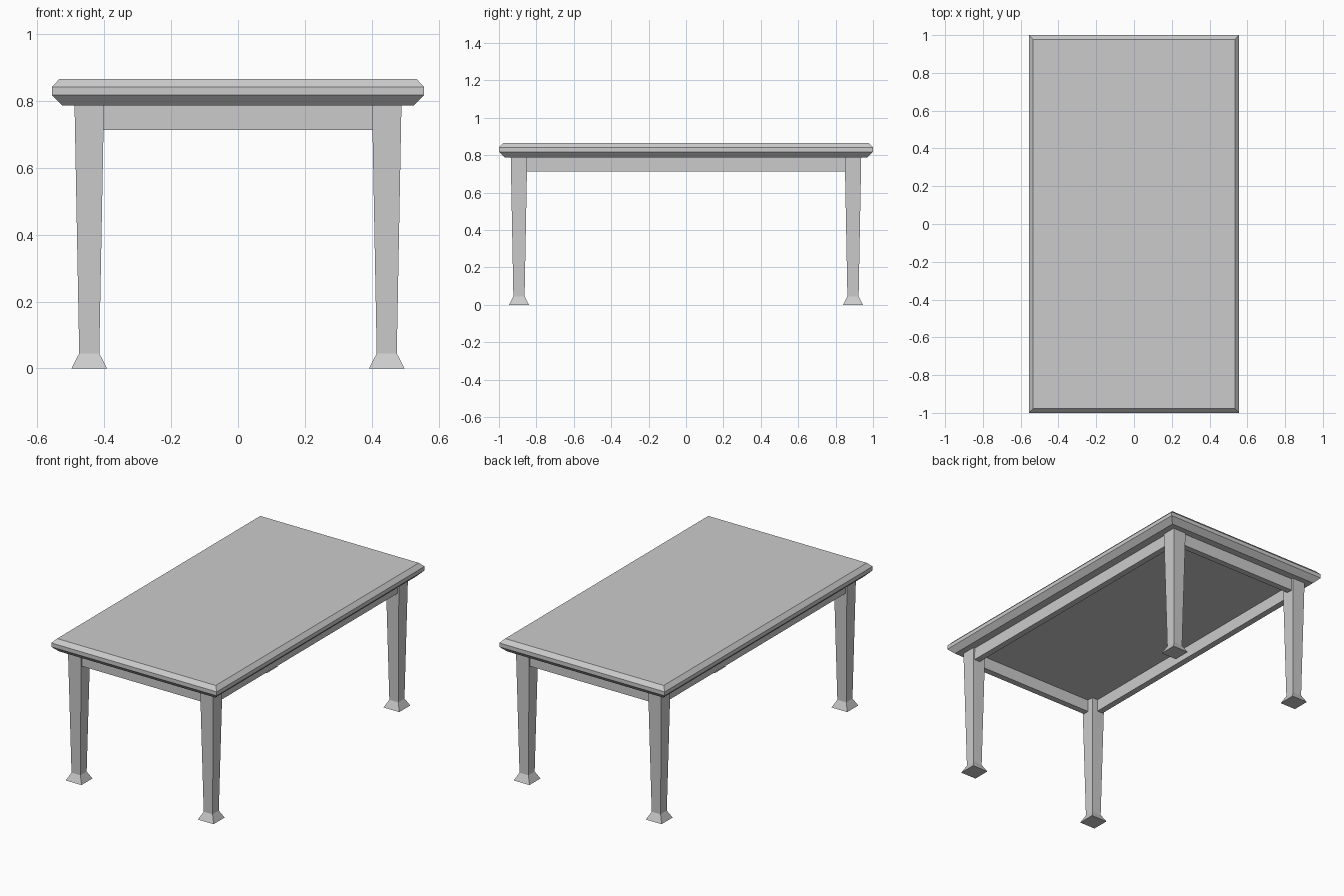
import bpy, bmesh

if "Cube" in bpy.data.objects:
    bpy.data.objects.remove(bpy.data.objects["Cube"])


def loft(name, sections, location=(0, 0, 0)):
    """Stack rectangular rings (half_x, half_y, z) and cap both ends."""
    bm = bmesh.new()
    rings = []
    for hx, hy, z in sections:
        rings.append([bm.verts.new((sx * hx, sy * hy, z))
                      for sx, sy in ((-1, -1), (1, -1), (1, 1), (-1, 1))])
    for a, b in zip(rings, rings[1:]):
        for i in range(4):
            j = (i + 1) % 4
            bm.faces.new((a[i], a[j], b[j], b[i]))
    bm.faces.new(rings[0][::-1])
    bm.faces.new(rings[-1])
    mesh = bpy.data.meshes.new(name)
    bm.to_mesh(mesh)
    bm.free()
    obj = bpy.data.objects.new(name, mesh)
    obj.location = location
    bpy.context.collection.objects.link(obj)
    return obj


LEG_X, LEG_Y = 0.445, 0.893
UNDER, APRON_LOW = 0.787, 0.713

# Tabletop with bevelled upper and lower edges
loft("tabletop", [(0.526, 0.969, UNDER), (0.557, 1.0, 0.818),
                  (0.557, 1.0, 0.842), (0.534, 0.977, 0.866)])

# Tapered legs with flared feet
for sy, end in ((-1, "front"), (1, "back")):
    for sx, side in ((-1, "left"), (1, "right")):
        loft(f"{end}_{side}_leg",
             [(0.053, 0.053, 0), (0.03, 0.03, 0.045), (0.044, 0.044, UNDER)],
             (sx * LEG_X, sy * LEG_Y, 0))

# Apron rails, set slightly back from the outer leg faces
HALF, SHIFT = 0.019, 0.014
for s, end, side in ((-1, "front", "left"), (1, "back", "right")):
    hx, hy = LEG_X - 0.04, LEG_Y - 0.04
    loft(f"{end}_apron", [(hx, HALF, APRON_LOW), (hx, HALF, UNDER)],
         (0, s * (LEG_Y + SHIFT), 0))
    loft(f"{side}_apron", [(HALF, hy, APRON_LOW), (HALF, hy, UNDER)],
         (s * (LEG_X + SHIFT), 0, 0))
